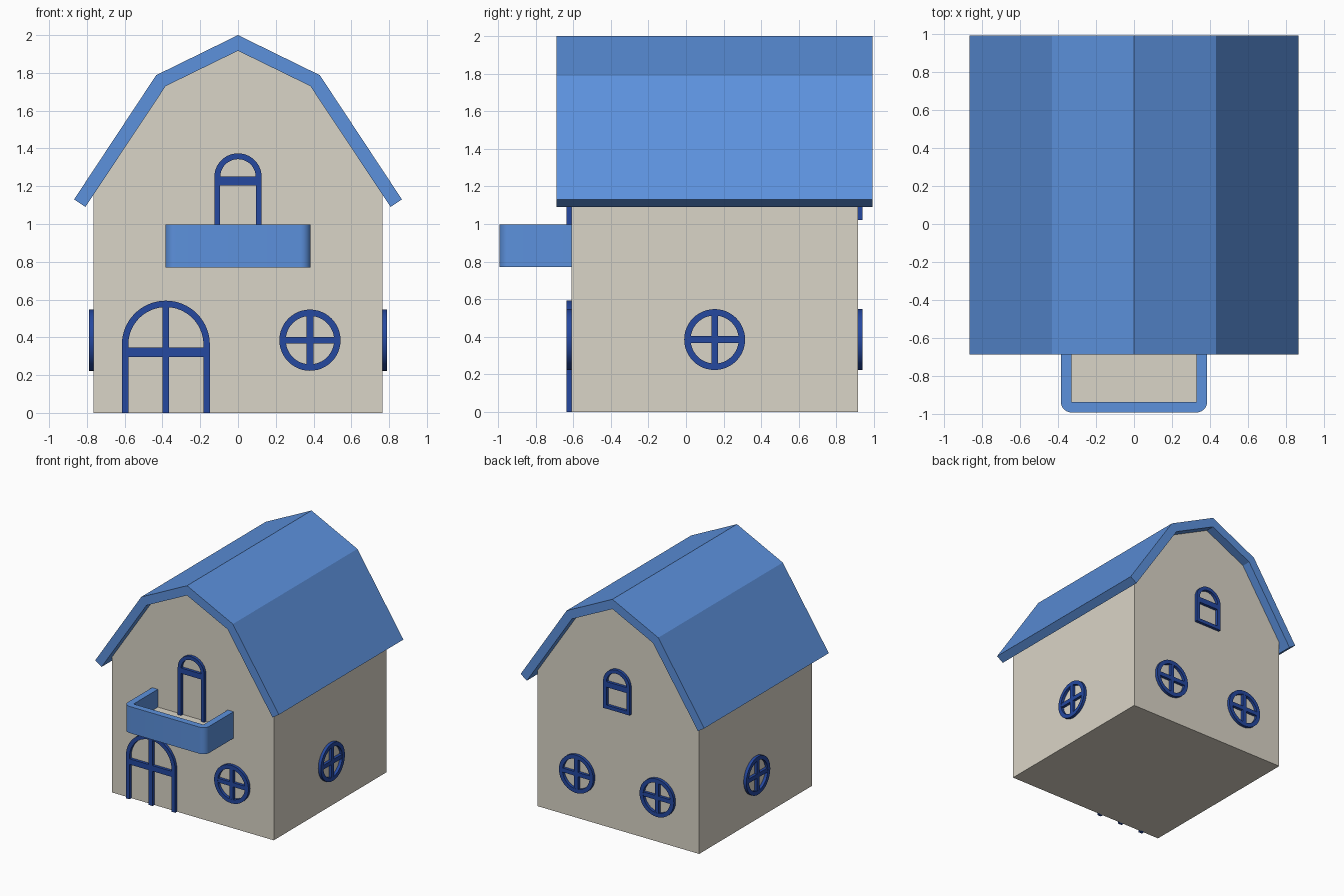
import bpy, bmesh
from math import sin, cos, pi, radians

cube = bpy.data.objects.get("Cube")
if cube:
    bpy.data.objects.remove(cube)


def material(name, rgb):
    m = bpy.data.materials.new(name)
    m.use_nodes = True
    m.diffuse_color = (*rgb, 1)
    m.node_tree.nodes["Principled BSDF"].inputs["Base Color"].default_value = (*rgb, 1)
    return m


CREAM = material("cream wall", (0.70, 0.66, 0.57))
BLUE = material("roof blue", (0.107, 0.283, 0.72))
NAVY = material("frame navy", (0.018, 0.065, 0.352))


def prism(bm, outline, y0, y1):
    """Extrude an x-z outline along y."""
    near = [bm.verts.new((x, y0, z)) for x, z in outline]
    far = [bm.verts.new((x, y1, z)) for x, z in outline]
    bm.faces.new(near)
    bm.faces.new(far[::-1])
    for i in range(len(near)):
        j = (i + 1) % len(near)
        bm.faces.new((near[i], far[i], far[j], near[j]))


def band(bm, outer, inner, y0, y1, closed):
    """Solid strip between two matching x-z paths."""
    rows = [[bm.verts.new(p) for p in ((a, y0, b), (a, y1, b), (c, y1, d), (c, y0, d))]
            for (a, b), (c, d) in zip(outer, inner)]
    for i in range(len(rows) - (0 if closed else 1)):
        r, s = rows[i], rows[(i + 1) % len(rows)]
        for k in range(4):
            n = (k + 1) % 4
            bm.faces.new((r[k], r[n], s[n], s[k]))
    if not closed:
        bm.faces.new(rows[0])
        bm.faces.new(rows[-1])


def bar(bm, x0, x1, z0, z1, y0, y1):
    prism(bm, [(x0, z0), (x1, z0), (x1, z1), (x0, z1)], y0, y1)


def finish(bm, name, mat, loc=(0, 0, 0), rot=(0, 0, 0)):
    bmesh.ops.recalc_face_normals(bm, faces=bm.faces)
    me = bpy.data.meshes.new(name)
    for f in bm.faces:
        f.smooth = True
    bm.to_mesh(me)
    bm.free()
    me.set_sharp_from_angle(angle=radians(25))
    me.materials.append(mat)
    ob = bpy.data.objects.new(name, me)
    ob.location, ob.rotation_euler = loc, rot
    bpy.context.collection.objects.link(ob)
    return ob


def arc(r, a0, a1, n, cx=0, cz=0):
    return [(cx + r * cos(a0 + (a1 - a0) * i / n), cz + r * sin(a0 + (a1 - a0) * i / n))
            for i in range(n + 1)]


def mirrored(half):
    """Complete a right-hand path, ending on the centre line, with its left half."""
    return half + [(-x, z) for x, z in half[-2::-1]]


FRONT, BACK, SIDE = -0.61, 0.915, 0.765
DEPTH = 0.025
SINK = 0.01      # frames run slightly into the wall
W = 0.034        # frame width

# House body with a gambrel gable
bm = bmesh.new()
prism(bm, mirrored([(SIDE, 0), (SIDE, 1.155), (0.383, 1.73), (0, 1.917)]), FRONT, BACK)
finish(bm, "house_walls", CREAM)

# Roof shell
bm = bmesh.new()
band(bm, mirrored([(0.868, 1.13), (0.433, 1.788), (0, 2.0)]),
     mirrored([(0.808, 1.09), (0.383, 1.73), (0, 1.917)]), -0.688, 0.993, False)
finish(bm, "roof", BLUE)

# Balcony railing, a U-shaped plan with rounded outer corners, and its floor
bm = bmesh.new()
R = 0.055
half = [(0.385, 0.6)] + arc(R, 0, pi / 2, 8, 0.385 - R, 0.993 - R)
plan = half + [(-x, v) for x, v in half[::-1]]
plan += [(-0.33, 0.6), (-0.33, 0.938), (0.33, 0.938), (0.33, 0.6)]
prism(bm, plan, 0.77, 0.997)
finish(bm, "balcony_railing", BLUE, rot=(pi / 2, 0, 0))
bm = bmesh.new()
bar(bm, -0.335, 0.335, 0.772, 0.845, -0.945, FRONT + SINK)
finish(bm, "balcony_floor", CREAM)


def round_window(name, loc, turn):
    bm = bmesh.new()
    r = 0.162
    band(bm, arc(r, 0, 2 * pi, 48)[:-1], arc(r - W, 0, 2 * pi, 48)[:-1], -DEPTH, SINK, True)
    m, h = r - W / 2, 0.018
    bar(bm, -m, m, -h, h, 0.001 - DEPTH, SINK)
    bar(bm, -h, h, -m, m, 0.001 - DEPTH, SINK)
    finish(bm, name, NAVY, loc, (0, 0, turn))


def arched_frame(name, loc, turn, r, w, drop, cross, mullion=False, sill=False):
    """Arch centred on the origin with legs going down by drop."""
    bm = bmesh.new()
    paths = [[(q, -drop)] + arc(q, 0, pi, 32) + [(-q, -drop)] for q in (r, r - w)]
    band(bm, *paths, -DEPTH, SINK, False)
    m, y = r - w / 2, 0.001 - DEPTH
    bar(bm, -m, m, cross[0], cross[1], y, SINK)
    if mullion:
        bar(bm, -0.018, 0.018, -drop, m, y, SINK)
    if sill:
        bar(bm, -m, m, -drop, w - drop, y, SINK)
    finish(bm, name, NAVY, loc, (0, 0, turn))


# Round windows on every wall
round_window("front_round_window", (0.381, FRONT, 0.385), 0)
for side, sx in (("left", 1), ("right", -1)):
    round_window(side + "_round_window", (sx * SIDE, 0.1525, 0.385), sx * pi / 2)
    round_window("back_round_window_" + side, (sx * 0.381, BACK, 0.385), pi)

# Doors and the arched back window
arched_frame("front_door_frame", (-0.382, FRONT, 0.361), 0, 0.233, W, 0.361,
             (-0.064, -0.016), mullion=True)
arched_frame("balcony_door_frame", (0, FRONT, 1.249), 0, 0.125, 0.031, 0.41, (-0.045, 0.002))
arched_frame("back_arched_window", (0, BACK, 1.249), pi, 0.125, 0.031, 0.229,
             (-0.045, 0.002), sill=True)
